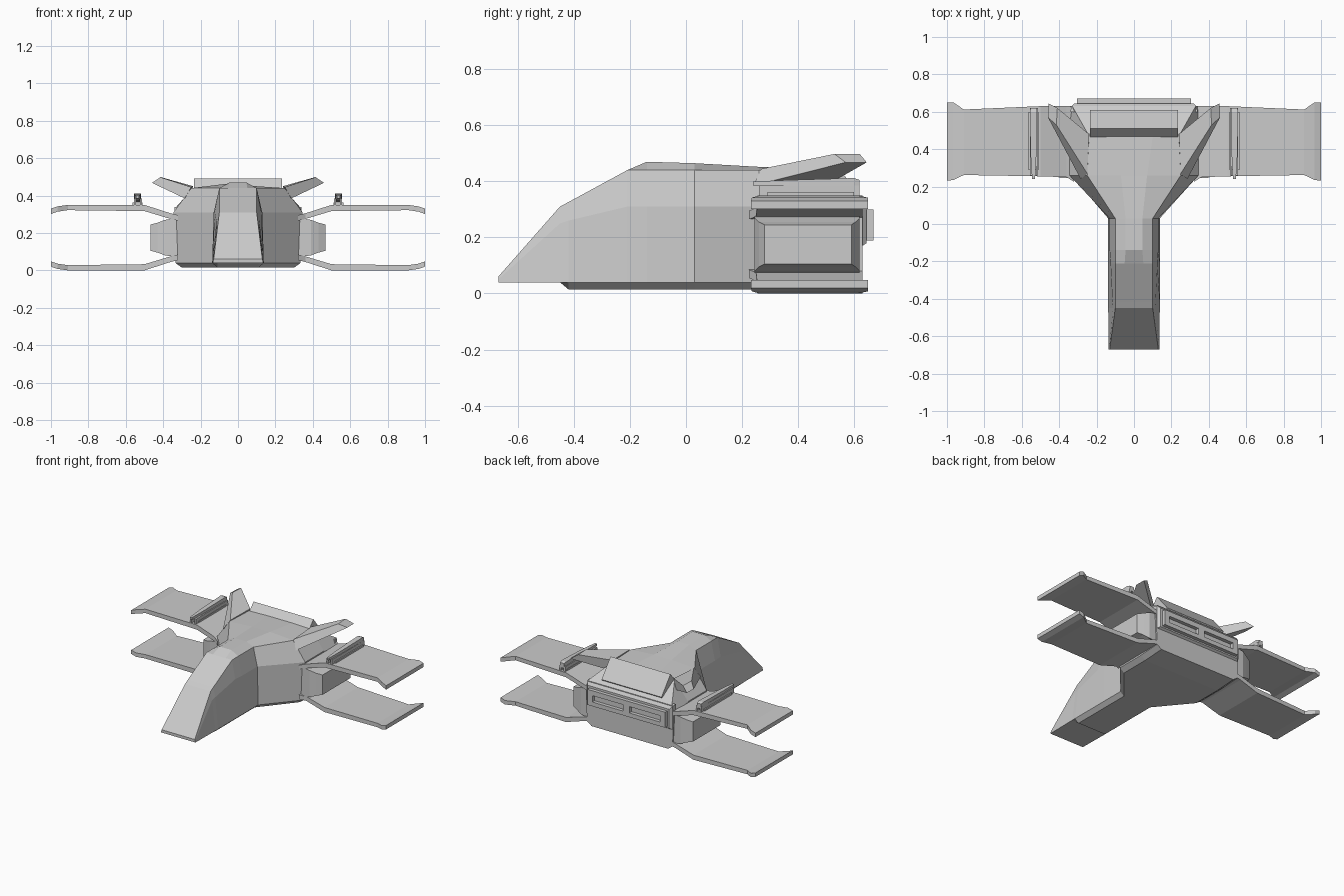
import bpy, bmesh


def loft(name, rings, mirror=False):
    """Closed flat-shaded solid through rings of equal point count."""
    bm = bmesh.new()
    vs = [[bm.verts.new(p) for p in r] for r in rings]
    n = len(rings[0])
    for a, b in zip(vs, vs[1:]):
        for i in range(n):
            j = (i + 1) % n
            bm.faces.new((a[i], a[j], b[j], b[i]))
    bm.faces.new(vs[0][::-1])
    bm.faces.new(vs[-1])
    bmesh.ops.recalc_face_normals(bm, faces=bm.faces[:])
    me = bpy.data.meshes.new(name)
    bm.to_mesh(me)
    bm.free()
    ob = bpy.data.objects.new(name, me)
    bpy.context.collection.objects.link(ob)
    if mirror:
        ob.modifiers.new("Mirror", 'MIRROR')
    return ob


def rect_x(x, y0, y1, z0, z1):
    return [(x, y0, z0), (x, y1, z0), (x, y1, z1), (x, y0, z1)]


def rect_y(y, x0, x1, z0, z1):
    return [(x0, y, z0), (x1, y, z0), (x1, y, z1), (x0, y, z1)]


def box(name, x0, x1, y0, y1, z0, z1, mirror=False):
    return loft(name, [rect_x(x0, y0, y1, z0, z1), rect_x(x1, y0, y1, z0, z1)], mirror)


# Main hull: half sections (belly, low side, shoulder, deck edge, crest)
hull = [
    (-.67, (.10, .04), (.135, .04), (.133, .05), (.13, .06), (.04, .06)),
    (-.45, (.11, .04), (.138, .04), (.112, .25), (.10, .31), (.04, .31)),
    (-.42, (.11, .015), (.138, .04), (.115, .26), (.10, .326), (.04, .326)),
    (-.21, (.11, .015), (.138, .04), (.125, .31), (.10, .44), (.05, .44)),
    (-.14, (.11, .015), (.138, .04), (.13, .31), (.10, .44), (.045, .47)),
    (.03, (.11, .015), (.138, .04), (.13, .31), (.10, .44), (.045, .465)),
    (.26, (.30, .015), (.335, .04), (.345, .31), (.25, .44), (.07, .452)),
    (.47, (.30, .015), (.335, .04), (.345, .31), (.24, .44), (.10, .443)),
    (.63, (.30, .025), (.335, .05), (.345, .28), (.33, .34), (.10, .34)),
]
rings = []
for y, *half in hull:
    rings.append([(x, y, z) for x, z in half] + [(-x, y, z) for x, z in reversed(half)])
loft("hull", rings)

# Raised air brake across the rear deck
prof = [(.46, .435), (.51, .49), (.61, .365), (.59, .34)]
loft("air_brake", [[(x, y, z) for y, z in prof] for x in (-.235, .235)])

# Swept tail fins
loft("tail_fin", [
    [(.25, .27, .445), (.24, .48, .45), (.41, .62, .498), (.415, .53, .498)],
    [(.285, .24, .385), (.26, .49, .38), (.458, .645, .468), (.46, .57, .468)],
], True)

# Upper and lower wings: x, bottom z, top z, leading y, trailing y
stations = [
    (.32, .055, .085, .225, .63), (.36, .045, .075, .25, .63),
    (.50, .0, .033, .255, .63), (.91, .0, .028, .262, .612),
    (.965, .008, .036, .235, .65), (1.0, .02, .048, .232, .65),
]
loft("lower_wing", [rect_x(x, a, b, z0, z1) for x, z0, z1, a, b in stations], True)
loft("upper_wing", [rect_x(x, a, b, .35 - z1, .35 - z0) for x, z0, z1, a, b in stations], True)

# Side engine pods between the wings
loft("engine_pod", [
    rect_x(.32, .245, .62, .07, .28), rect_x(.39, .245, .62, .08, .27),
    rect_x(.43, .26, .605, .095, .255), rect_x(.468, .28, .59, .105, .245),
], True)

# Wing-mounted guns: foot, twin rails and tapered barrel
box("gun_foot", .51, .565, .29, .60, .34, .362, True)
for i, x in enumerate((.513, .545)):
    box(f"gun_rail_{i}", x, x + .012, .26, .62, .345, .385, True)
loft("gun_barrel", [
    rect_y(.24, .529, .545, .385, .40), rect_y(.37, .522, .553, .37, .405),
    rect_y(.60, .518, .557, .365, .412), rect_y(.62, .522, .553, .37, .405),
], True)

# Rear exhaust block with two recessed slots
loft("exhaust_base", [rect_y(.60, -.34, .34, .16, .34), rect_y(.63, -.335, .335, .17, .335),
                      rect_y(.645, -.32, .32, .18, .315)])
for label, z0, z1 in (("lower", .19, .22), ("upper", .265, .30)):
    box(f"exhaust_{label}_lip", -.305, .305, .64, .67, z0, z1)
box("exhaust_side_lip", .265, .305, .64, .67, .22, .265, True)
box("exhaust_divider", -.025, .025, .64, .67, .22, .265)
